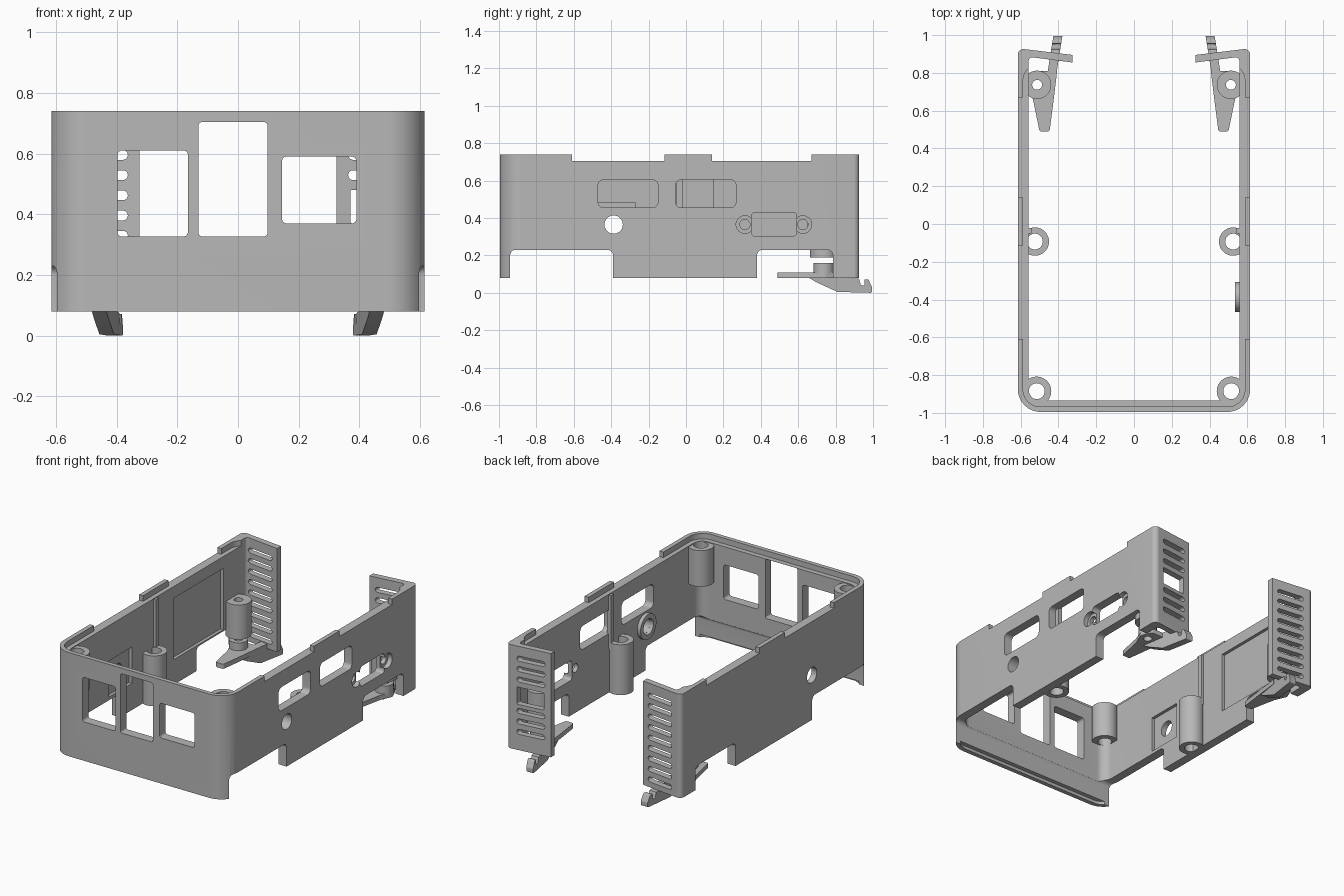
import bpy, bmesh, math
from mathutils import Vector

if "Cube" in bpy.data.objects:
    bpy.data.objects.remove(bpy.data.objects["Cube"], do_unlink=True)

grey = bpy.data.materials.new("plain_grey")
grey.use_nodes = True
grey.diffuse_color = (0.48, 0.48, 0.48, 1)
grey.node_tree.nodes["Principled BSDF"].inputs["Base Color"].default_value = (0.48, 0.48, 0.48, 1)

AXES = {"X": lambda u, v, w: (w, u, v),
        "Y": lambda u, v, w: (u, w, v),
        "Z": lambda u, v, w: (u, v, w)}


# Outline helpers
def fillet(corners, steps=8):
    """Round each (u, v, radius) corner with an arc."""
    out = []
    n = len(corners)
    for i, (u, v, r) in enumerate(corners):
        p = Vector((u, v))
        if r == 0:
            out.append(p)
            continue
        a = (Vector(corners[i - 1][:2]) - p).normalized()
        b = (Vector(corners[(i + 1) % n][:2]) - p).normalized()
        half = a.angle(b) / 2
        c = p + (a + b).normalized() * r / math.sin(half)
        t = r / math.tan(half)
        start, end = p + a * t - c, p + b * t - c
        for k in range(steps + 1):
            out.append(c + start.lerp(end, k / steps).normalized() * r)
    return out


def rect(u0, u1, v0, v1, r=0):
    return fillet([(u0, v0, r), (u1, v0, r), (u1, v1, r), (u0, v1, r)])


def circle(u, v, r, n=40):
    return [Vector((u + r * math.cos(math.tau * i / n), v + r * math.sin(math.tau * i / n)))
            for i in range(n)]


# Solid helpers
def add_prism(bm, outline, axis, lo, hi):
    place = AXES[axis]
    verts = [bm.verts.new(place(p[0], p[1], lo)) for p in outline]
    face = bm.faces.new(verts)
    new = bmesh.ops.extrude_face_region(bm, geom=[face])
    top = [g for g in new["geom"] if isinstance(g, bmesh.types.BMVert)]
    bmesh.ops.translate(bm, verts=top, vec=place(0, 0, hi - lo))


def solid(name, *prisms):
    bm = bmesh.new()
    for p in prisms:
        add_prism(bm, *p)
    bmesh.ops.remove_doubles(bm, verts=bm.verts, dist=1e-5)
    bmesh.ops.recalc_face_normals(bm, faces=bm.faces)
    mesh = bpy.data.meshes.new(name)
    bm.to_mesh(mesh)
    bm.free()
    mesh.materials.append(grey)
    ob = bpy.data.objects.new(name, mesh)
    bpy.context.collection.objects.link(ob)
    return ob


def cut(ob, *prisms):
    tool = solid("cutter", *prisms)
    mod = ob.modifiers.new("cut", "BOOLEAN")
    mod.operation, mod.solver, mod.object, mod.use_self = "DIFFERENCE", "EXACT", tool, True
    bpy.context.view_layer.update()
    done = bpy.data.meshes.new_from_object(ob.evaluated_get(bpy.context.evaluated_depsgraph_get()))
    ob.modifiers.clear()
    ob.data = done
    bpy.data.objects.remove(tool, do_unlink=True)


def finish(ob):
    bpy.ops.object.select_all(action="DESELECT")
    ob.select_set(True)
    bpy.context.view_layer.objects.active = ob
    bpy.ops.object.shade_smooth_by_angle(angle=math.radians(30))


def tube(name, u, v, axis, radius, bore, lo, hi):
    ob = solid(name, (circle(u, v, radius), axis, lo, hi))
    cut(ob, (circle(u, v, bore), axis, lo - 0.1, hi + 0.1))
    finish(ob)


# Open-backed shell with angled rear flanges
half = [(0.615, -0.995, 0.12), (0.615, 0.93, 0.03), (0.325, 0.895, 0), (0.325, 0.855, 0),
        (0.558, 0.885, 0.02), (0.558, -0.935, 0.06)]
shell = solid("shell", (fillet(half + [(-x, y, r) for x, y, r in reversed(half)]), "Z", 0.08, 0.74))

# Stepped rim, top notches and foot cutouts
cut(shell, (rect(-0.587, 0.587, -0.967, 0.85, 0.09), "Z", 0.705, 0.9))
cut(shell, (rect(-0.58, 0.58, -0.967, -0.5, 0.08), "Z", -0.1, 0.1))
cut(shell,
    (rect(-0.61, -0.115, 0.705, 0.9), "X", -1, 1),
    (rect(0.14, 0.67, 0.705, 0.9), "X", -1, 1),
    (rect(-0.94, -0.39, -0.1, 0.23, 0.03), "X", -1, 1),
    (rect(0.38, 0.785, -0.1, 0.23, 0.03), "X", -1, 1))

# Front openings
cut(shell,
    (rect(-0.397, -0.165, 0.327, 0.61, 0.015), "Y", -1.1, -0.8),
    (rect(-0.13, 0.097, 0.327, 0.704, 0.012), "Y", -1.1, -0.8),
    (rect(0.145, 0.39, 0.37, 0.59, 0.015), "Y", -1.1, -0.8))

# Side openings: windows, connector slot, screw holes and the shared round hole
cut(shell,
    (rect(-0.47, -0.15, 0.455, 0.605, 0.03), "X", 0.4, 0.8),
    (rect(-0.055, 0.267, 0.455, 0.605, 0.03), "X", 0.4, 0.8),
    (rect(0.35, 0.592, 0.303, 0.43, 0.02), "X", 0.4, 0.8),
    (circle(-0.387, 0.365, 0.049), "X", -0.8, 0.8))
for y in (0.315, 0.625):
    cut(shell, (circle(y, 0.365, 0.047), "X", 0.585, 0.7))
    cut(shell, (circle(y, 0.365, 0.027), "X", 0.4, 0.8))

# Shallow pockets inside the plain wall
cut(shell,
    (rect(0.15, 0.65, 0.24, 0.63), "X", -0.578, -0.5),
    (rect(-0.5, -0.27, 0.25, 0.48), "X", -0.578, -0.5))

# Vent slots in the flanges, one flange with a square port
vents = [(rect(0.37, 0.545, 0.37, 0.48, 0.006), "Y", 0.82, 1)]
for i in range(9):
    z = 0.13 + 0.0665 * i
    vents.append((rect(-0.545, -0.363, z - 0.016, z + 0.016, 0.0159), "Y", 0.82, 1))
    if i > 0 and not 0.36 < z < 0.49:
        vents.append((rect(0.363, 0.545, z - 0.016, z + 0.016, 0.0159), "Y", 0.82, 1))
cut(shell, *vents)
finish(shell)

tube("hole_collar", -0.387, 0.365, "X", 0.08, 0.05, 0.535, 0.575)

for side, s in (("left", 1), ("right", -1)):
    # Screw posts
    tube(side + "_front_post", s * 0.515, -0.885, "Z", 0.077, 0.042, 0.47, 0.7)
    tube(side + "_middle_post", s * 0.525, -0.093, "Z", 0.075, 0.042, 0.08, 0.4)
    tube(side + "_rear_post", s * 0.513, 0.737, "Z", 0.075, 0.026, 0.19, 0.41)
    lo, hi = sorted((s * 0.543, s * 0.57))
    solid(side + "_wall_rib", (rect(-0.05, -0.02, 0.36, 0.7), "X", lo, hi))

    # Release lever with its pivot ring
    arm = [(0.407, 0.81, 0), (0.425, 0.66, 0), (0.447, 0.49, 0.012), (0.5, 0.49, 0.012),
           (0.535, 0.66, 0.02), (0.57, 0.74, 0.03), (0.54, 0.81, 0.02)]
    lever = solid(side + "_lever",
                  ([(s * p.x, p.y) for p in fillet(arm)], "Z", 0.08, 0.11))
    cut(lever, (circle(s * 0.513, 0.737, 0.026), "Z", 0, 0.2))
    finish(lever)
    tube(side + "_lever_pivot", s * 0.513, 0.737, "Z", 0.055, 0.026, 0.1, 0.16)

    # Hooked latch foot, leaning inwards towards its tip
    hook = [(0.64, 0.09, 0), (0.7, 0.055, 0), (0.81, 0.005, 0), (0.995, 0.0, 0.008),
            (0.995, 0.03, 0.008), (0.975, 0.072, 0.008), (0.955, 0.072, 0), (0.955, 0.04, 0.006),
            (0.935, 0.04, 0.006), (0.925, 0.075, 0), (0.87, 0.08, 0), (0.87, 0.11, 0),
            (0.74, 0.11, 0), (0.66, 0.1, 0)]
    lo, hi = sorted((s * 0.407, s * 0.455))
    latch = solid(side + "_latch", (fillet(hook), "X", lo, hi))
    for v in latch.data.vertices:
        v.co.x -= s * (v.co.y - 0.82) * 0.16
        v.co.y = min(v.co.y, 1)
    finish(latch)
